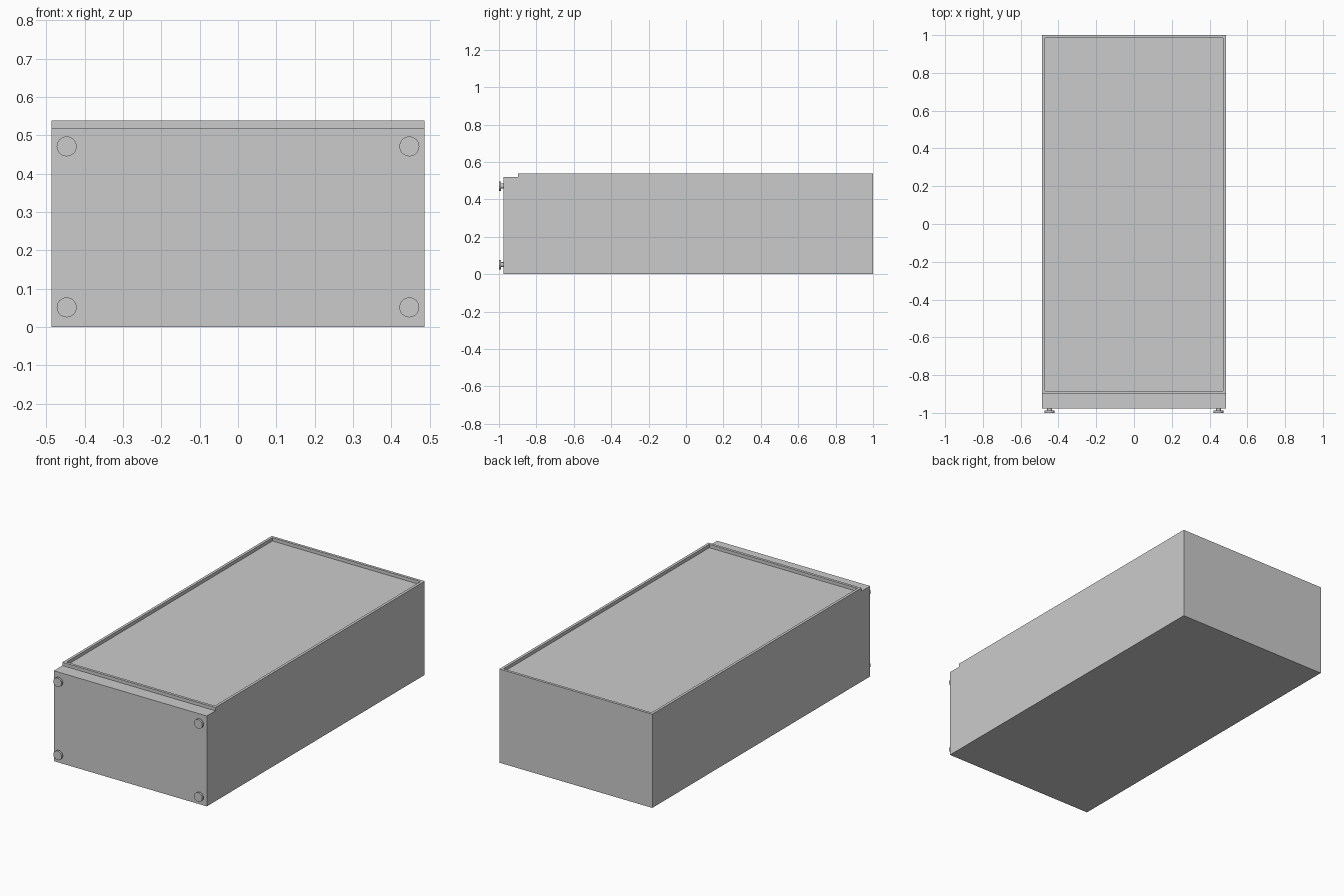
import bpy, bmesh
from math import pi
from mathutils import Matrix

if "Cube" in bpy.data.objects:
    bpy.data.objects.remove(bpy.data.objects["Cube"])

HALF_W, FRONT, BACK = 0.486, -0.977, 1.0
TOP, LEDGE, LEDGE_Y = 0.538, 0.519, -0.899
RIM = 0.022


def make_object(name, bm):
    bmesh.ops.recalc_face_normals(bm, faces=bm.faces)
    mesh = bpy.data.meshes.new(name)
    bm.to_mesh(mesh)
    bm.free()
    obj = bpy.data.objects.new(name, mesh)
    bpy.context.collection.objects.link(obj)
    return obj


# Case: stepped side profile extruded across x, top face inset and sunk
bm = bmesh.new()
profile = [(FRONT, 0), (BACK, 0), (BACK, TOP), (LEDGE_Y, TOP),
           (LEDGE_Y, LEDGE), (FRONT, LEDGE)]
side = bm.faces.new([bm.verts.new((-HALF_W, y, z)) for y, z in profile])
ext = bmesh.ops.extrude_face_region(bm, geom=[side], use_keep_orig=True)
bmesh.ops.translate(bm, vec=(2 * HALF_W, 0, 0),
                    verts=[v for v in ext["geom"] if isinstance(v, bmesh.types.BMVert)])
bmesh.ops.recalc_face_normals(bm, faces=bm.faces)
lid = max(bm.faces, key=lambda f: f.calc_center_median().z)
bmesh.ops.inset_region(bm, faces=[lid], thickness=RIM)
# Recess walls: second ring dropped straight down
floor = bmesh.ops.extrude_discrete_faces(bm, faces=[lid])["faces"]
bmesh.ops.translate(bm, vec=(0, 0, LEDGE - TOP), verts=floor[0].verts)
make_object("case", bm)


# Front feet: short stem with a wider round pad
def foot(name, x, z):
    bm = bmesh.new()
    for radius, y0, y1 in ((0.013, FRONT + 0.003, -0.988), (0.026, -0.988, -1.0)):
        bmesh.ops.create_cone(
            bm, cap_ends=True, segments=32, radius1=radius, radius2=radius,
            depth=y0 - y1,
            matrix=Matrix.Translation((x, (y0 + y1) / 2, z)) @ Matrix.Rotation(pi / 2, 4, "X"))
    obj = make_object(name, bm)
    bpy.context.view_layer.objects.active = obj
    obj.select_set(True)
    bpy.ops.object.shade_smooth_by_angle()
    obj.select_set(False)


for side_name, x in (("left", -0.447), ("right", 0.447)):
    for level, z in (("lower", 0.051), ("upper", 0.471)):
        foot(f"{level}_{side_name}_foot", x, z)
